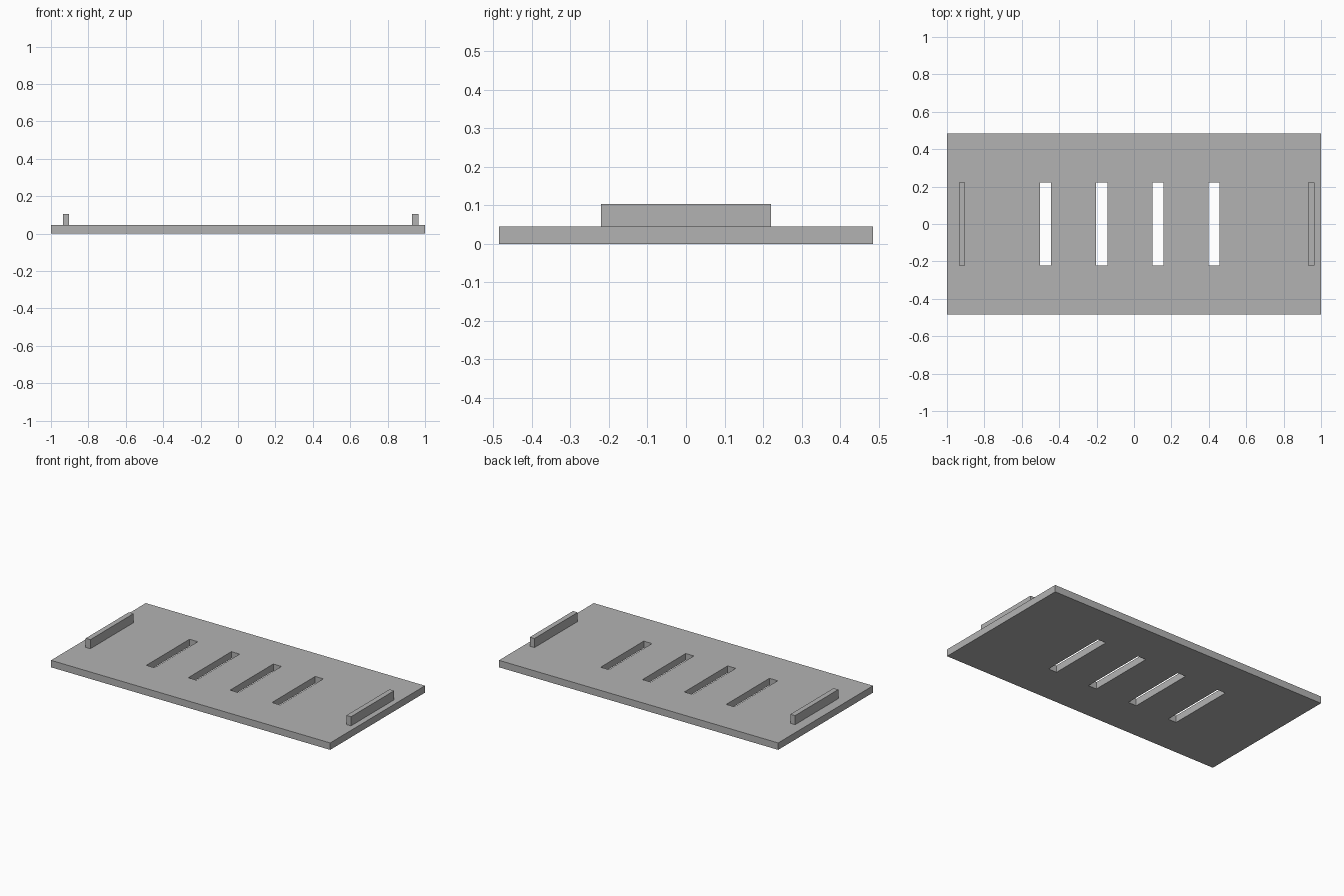
import bpy

default_cube = bpy.data.objects.get("Cube")
if default_cube:
    bpy.data.objects.remove(default_cube, do_unlink=True)

# Single plain grey
grey = bpy.data.materials.new("plain_grey")
grey.use_nodes = True
colour = (0.45, 0.45, 0.45, 1)
grey.diffuse_color = colour
grey.node_tree.nodes["Principled BSDF"].inputs["Base Color"].default_value = colour


def box(name, low, high):
    """Flat-sided box between two opposite corners."""
    centre = [(a + b) / 2 for a, b in zip(low, high)]
    bpy.ops.mesh.primitive_cube_add(size=1, location=centre)
    obj = bpy.context.object
    obj.name = name
    obj.scale = [b - a for a, b in zip(low, high)]
    bpy.ops.object.transform_apply(location=False, rotation=False, scale=True)
    obj.data.materials.append(grey)
    return obj


HALF_DEPTH = 0.485
THICKNESS = 0.045
RAIL_TOP = 0.104
HALF_SLOT = 0.221

# Base plate
plate = box("base_plate", (-1, -HALF_DEPTH, 0), (1, HALF_DEPTH, THICKNESS))

# Four evenly spaced slots cut through the plate
for i in range(4):
    x = -0.502 + 0.3 * i
    cutter = box("slot_cutter", (x, -HALF_SLOT, -THICKNESS),
                 (x + 0.059, HALF_SLOT, 2 * THICKNESS))
    cutter.hide_render = True
    cut = plate.modifiers.new("slot", "BOOLEAN")
    cut.operation = "DIFFERENCE"
    cut.solver = "EXACT"
    cut.object = cutter
    bpy.context.view_layer.objects.active = plate
    bpy.ops.object.modifier_apply(modifier=cut.name)
    bpy.data.objects.remove(cutter, do_unlink=True)

# Upright rails near the two ends
for name, x in (("right_rail", -0.936), ("left_rail", 0.931)):
    box(name, (x, -HALF_SLOT, THICKNESS), (x + 0.033, HALF_SLOT, RAIL_TOP))
